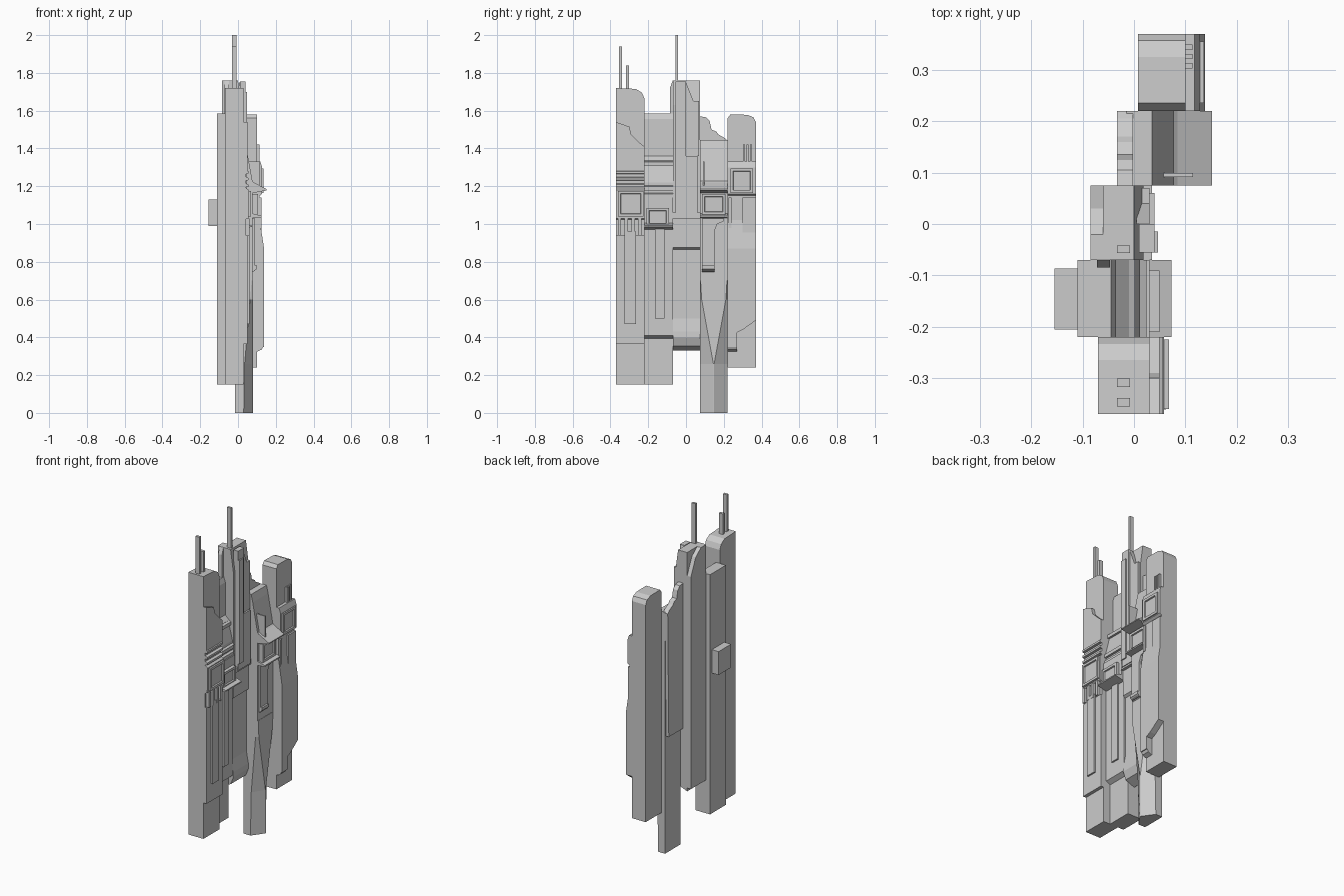
import bpy, bmesh


def loft(name, rings):
    """Skin a closed solid through rings of equal point count."""
    bm = bmesh.new()
    vs = [[bm.verts.new(p) for p in r] for r in rings]
    n = len(rings[0])
    for a, b in zip(vs, vs[1:]):
        for i in range(n):
            j = (i + 1) % n
            bm.faces.new((a[i], a[j], b[j], b[i]))
    bm.faces.new(vs[0][::-1])
    bm.faces.new(vs[-1])
    bmesh.ops.remove_doubles(bm, verts=bm.verts, dist=1e-5)
    bmesh.ops.recalc_face_normals(bm, faces=bm.faces)
    me = bpy.data.meshes.new(name)
    bm.to_mesh(me)
    bm.free()
    ob = bpy.data.objects.new(name, me)
    bpy.context.collection.objects.link(ob)
    return ob


def face_plate(name, x0, x1, yz):
    """Outline drawn in the yz plane, given thickness along x."""
    return loft(name, [[(x, y, z) for y, z in yz] for x in (x0, x1)])


def side_profile(name, y0, y1, xz):
    """Outline drawn in the xz plane, run across y."""
    return loft(name, [[(x, y, z) for x, z in xz] for y in (y0, y1)])


def box(name, x0, x1, y0, y1, z0, z1):
    return face_plate(name, x0, x1, [(y0, z0), (y1, z0), (y1, z1), (y0, z1)])


def framed_panel(name, x0, x1, y0, y1, z0, z1, rim=0.02, depth=0.008):
    """Raised block with a recessed middle."""
    ob = box(name, x0, x1, y0, y1, z0, z1)
    bm = bmesh.new()
    bm.from_mesh(ob.data)
    bm.normal_update()
    front = [f for f in bm.faces if f.normal.x > 0.9]
    bmesh.ops.inset_region(bm, faces=front, thickness=rim, depth=0)
    bmesh.ops.inset_region(bm, faces=front, thickness=0.003, depth=-depth)
    bm.to_mesh(ob.data)
    bm.free()
    return ob


# Tower A (frontmost)
face_plate("tower_a_core", -0.07, 0.03, [(-0.37, 0.15), (-0.22, 0.15), (-0.22, 1.665),
           (-0.233, 1.695), (-0.265, 1.715), (-0.37, 1.72)])
face_plate("tower_a_upper_plate", 0.03, 0.05, [(-0.37, 1.28), (-0.22, 1.28), (-0.22, 1.41),
           (-0.245, 1.43), (-0.29, 1.475), (-0.30, 1.515), (-0.37, 1.54)])
box("tower_a_lower_plate", 0.03, 0.05, -0.37, -0.22, 0.365, 0.94)
box("tower_a_rib_back", 0.03, 0.042, -0.37, -0.22, 0.94, 1.28)
box("tower_a_long_strip", 0.05, 0.06, -0.325, -0.265, 0.47, 0.96)
for i in range(4):
    y = -0.352 + i * 0.036
    box(f"tower_a_rib_{i}", 0.04, 0.062, y - 0.009, y + 0.009, 0.94, 1.03)
side_profile("tower_a_panel_base", -0.37, -0.22, [(0.03, 1.02), (0.055, 1.03), (0.058, 1.18), (0.03, 1.20)])
framed_panel("tower_a_panel", 0.05, 0.068, -0.36, -0.225, 1.04, 1.175)
for i, z in enumerate((1.205, 1.24, 1.275)):
    side_profile(f"tower_a_band_{i}", -0.37, -0.22,
                 [(0.03, z - 0.012), (0.056, z - 0.008), (0.056, z + 0.004), (0.03, z + 0.014)])
for i, (y, z) in enumerate(((-0.347, 1.94), (-0.309, 1.84))):
    box(f"tower_a_mast_{i}", -0.033, -0.008, y - 0.008, y + 0.008, 1.70, z)

# Tower B
side_profile("tower_b_core", -0.22, -0.07, [(-0.11, 0.15), (-0.015, 0.15), (-0.015, 0.395),
             (0.012, 0.41), (0.012, 1.22), (-0.01, 1.31), (-0.01, 1.335),
             (-0.035, 1.36), (-0.035, 1.555), (-0.045, 1.585), (-0.11, 1.585)])
for i, z in enumerate((1.15, 1.19, 1.32)):
    x = -0.012 if z > 1.3 else 0.01
    side_profile(f"tower_b_band_{i}", -0.22, -0.07,
                 [(x - 0.01, z - 0.015), (x + 0.014, z - 0.012), (x + 0.014, z + 0.008), (x - 0.01, z + 0.02)])
box("tower_b_front_plate", 0.01, 0.03, -0.22, -0.07, 0.98, 1.14)
framed_panel("tower_b_panel", 0.02, 0.05, -0.21, -0.09, 0.99, 1.085)
side_profile("tower_b_ledge", -0.22, -0.07, [(0.01, 0.97), (0.073, 0.985), (0.073, 0.992), (0.03, 1.005), (0.01, 1.005)])
box("tower_b_rear_box", -0.155, -0.105, -0.205, -0.087, 0.99, 1.13)
box("tower_b_long_strip", 0.01, 0.022, -0.165, -0.115, 0.5, 0.98)

# Tower C (tallest)
face_plate("tower_c_rear", -0.085, -0.033, [(-0.07, 0.35), (0.075, 0.35), (0.075, 1.62),
           (0.03, 1.72), (-0.02, 1.76), (-0.07, 1.76)])
side_profile("tower_c_core", -0.07, 0.075, [(-0.06, 0.33), (0.0, 0.355), (0.018, 0.40), (0.016, 0.43),
             (0.003, 0.50), (0.003, 0.865), (0.018, 0.875), (0.018, 1.63), (0.0, 1.76), (-0.06, 1.76)])
face_plate("tower_c_front_strip", 0.01, 0.04, [(-0.055, 1.04), (0.06, 1.04), (0.06, 1.36),
           (0.0, 1.36), (0.0, 1.755), (-0.055, 1.755)])
face_plate("tower_c_top_brace", 0.005, 0.03, [(0.0, 1.36), (0.07, 1.36), (0.07, 1.65), (0.04, 1.65), (0.0, 1.75)])
box("tower_c_base_band", 0.01, 0.035, -0.07, 0.075, 1.03, 1.06)
box("tower_c_edge_rail", 0.038, 0.047, -0.055, -0.015, 1.08, 1.70)
face_plate("tower_c_side_fin", -0.072, -0.047, [(-0.085, 1.56), (-0.06, 1.56), (-0.06, 1.76), (-0.07, 1.76), (-0.085, 1.72)])
box("tower_c_mast", -0.033, -0.008, -0.056, -0.042, 1.74, 2.0)

# Tower D (lowest foot, ridged leg)
def leg_ring(z, side_x, half, back=-0.015, front=0.08):
    m = 0.147
    return [(back, 0.075, z), (back, 0.22, z), (side_x, 0.22, z),
            (front, m + half, z), (front, m - half, z), (side_x, 0.075, z)]


loft("tower_d_leg", [leg_ring(0, 0.03, 0.002), leg_ring(0.26, 0.035, 0.002),
                     leg_ring(0.6, 0.064, 0.064), leg_ring(0.7, 0.072, 0.07)])
side_profile("tower_d_core", 0.075, 0.22, [(-0.015, 0.7), (0.078, 0.7), (0.078, 1.22),
             (0.045, 1.40), (0.035, 1.445), (-0.015, 1.445)])
face_plate("tower_d_stepped_back", -0.033, -0.002, [(0.075, 0.7), (0.21, 0.7), (0.22, 1.44), (0.205, 1.455),
           (0.17, 1.475), (0.16, 1.49), (0.135, 1.50), (0.125, 1.545), (0.105, 1.565), (0.075, 1.57)])
side_profile("tower_d_upper_ledge", 0.075, 0.22, [(0.05, 1.165), (0.085, 1.165), (0.152, 1.178),
             (0.152, 1.184), (0.085, 1.22), (0.05, 1.25)])
side_profile("tower_d_lower_ledge", 0.075, 0.22, [(0.06, 1.03), (0.125, 1.035), (0.125, 1.043), (0.06, 1.06)])
framed_panel("tower_d_panel", 0.07, 0.105, 0.085, 0.21, 1.05, 1.16)
face_plate("tower_d_long_plate", 0.07, 0.09, [(0.085, 0.75), (0.15, 0.75), (0.15, 0.96),
           (0.165, 1.0), (0.20, 1.015), (0.20, 1.03), (0.085, 1.03)])
side_profile("tower_d_tab", 0.085, 0.15, [(0.07, 0.74), (0.10, 0.762), (0.10, 0.78), (0.07, 0.78)])
box("tower_d_fin", 0.04, 0.115, 0.091, 0.099, 1.18, 1.33)

# Tower E (rearmost)
face_plate("tower_e_core", 0.008, 0.10, [(0.22, 0.24), (0.37, 0.24), (0.37, 1.54), (0.357, 1.565),
           (0.325, 1.578), (0.235, 1.58), (0.22, 1.56)])
lower = [(0.22, 0.35), (0.27, 0.35), (0.27, 0.425), (0.30, 0.44), (0.37, 0.49)]
# outer plate, tapering inward above the middle
face_plate("tower_e_lower_plate", 0.095, 0.138, lower + [(0.37, 0.87), (0.22, 0.87)])
side_profile("tower_e_taper", 0.22, 0.37, [(0.09, 0.87), (0.138, 0.87), (0.115, 1.02), (0.115, 1.16), (0.09, 1.16)])
side_profile("tower_e_tab", 0.22, 0.27, [(0.09, 0.32), (0.125, 0.335), (0.138, 0.36), (0.09, 0.36)])
face_plate("tower_e_side_plate", 0.1, 0.125, [(0.30, 0.94), (0.37, 0.94), (0.37, 1.14), (0.30, 1.14)])
box("tower_e_inner_strip", 0.1, 0.125, 0.225, 0.24, 0.98, 1.14)
side_profile("tower_e_panel_base", 0.22, 0.37, [(0.09, 1.13), (0.128, 1.16), (0.128, 1.30), (0.118, 1.33), (0.09, 1.33)])
framed_panel("tower_e_panel", 0.12, 0.136, 0.235, 0.355, 1.165, 1.295)
for i in range(3):
    y = 0.308 + i * 0.018
    box(f"tower_e_tooth_{i}", 0.098, 0.114, y - 0.005, y + 0.005, 1.3, 1.42)
